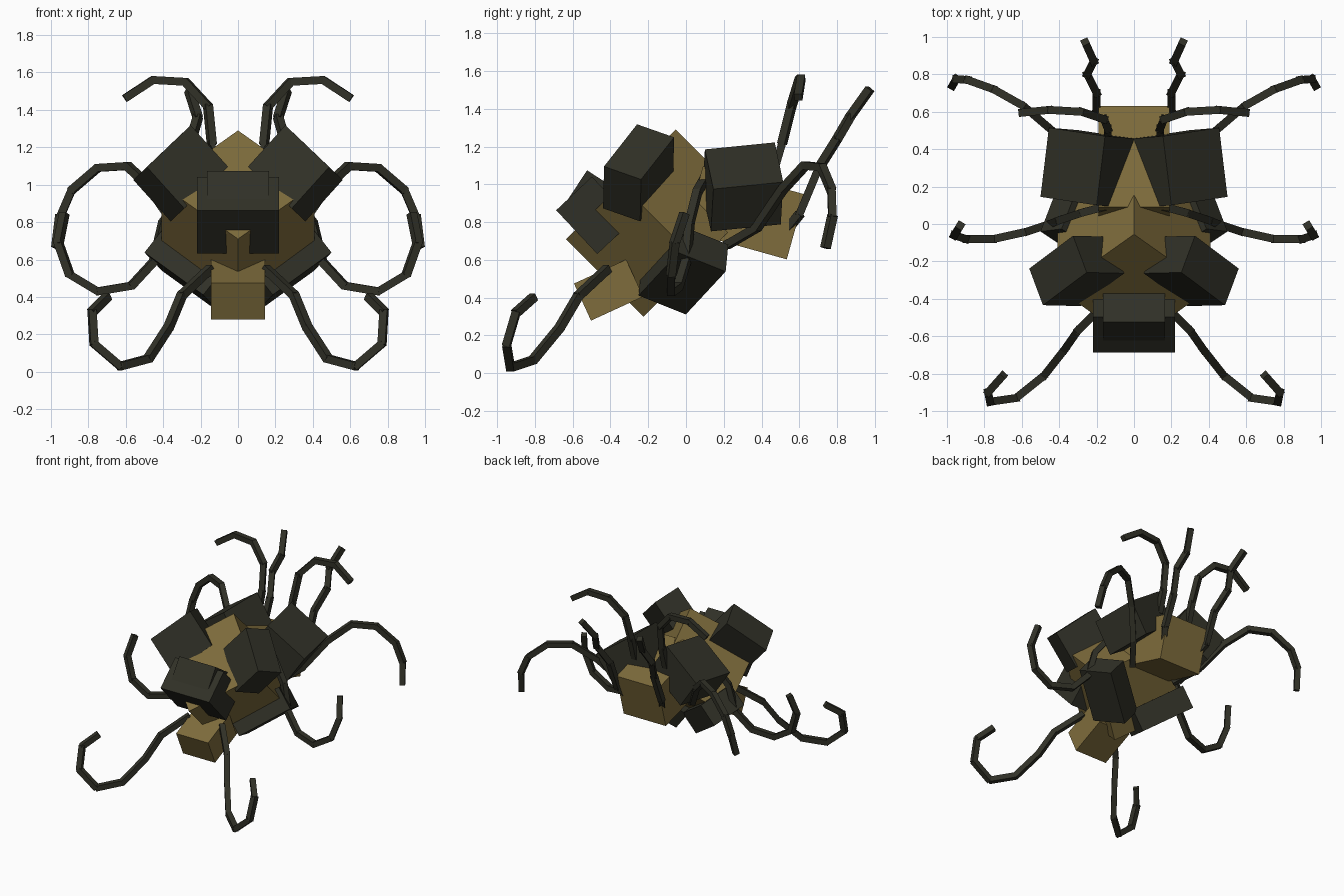
import bpy
import bmesh
from math import radians
from mathutils import Matrix, Vector

cube = bpy.data.objects.get("Cube")
if cube:
    bpy.data.objects.remove(cube)


def make_material(name, rgb):
    mat = bpy.data.materials.new(name)
    mat.use_nodes = True
    mat.diffuse_color = (*rgb, 1)
    bsdf = mat.node_tree.nodes["Principled BSDF"]
    bsdf.inputs["Base Color"].default_value = (*rgb, 1)
    bsdf.inputs["Roughness"].default_value = 0.9
    return mat


olive = make_material("olive", (0.21, 0.15, 0.045))
charcoal = make_material("charcoal", (0.03, 0.03, 0.02))


def build(name, matrices, mat, mirrored=False):
    """One object made of a unit cube per matrix, optionally mirrored in x."""
    bm = bmesh.new()
    for m in matrices:
        bmesh.ops.create_cube(bm, size=1, matrix=m)
    bmesh.ops.recalc_face_normals(bm, faces=bm.faces)
    mesh = bpy.data.meshes.new(name)
    bm.to_mesh(mesh)
    bm.free()
    mesh.materials.append(mat)
    obj = bpy.data.objects.new(name, mesh)
    bpy.context.collection.objects.link(obj)
    if mirrored:
        mod = obj.modifiers.new("Mirror", "MIRROR")
        mod.use_mirror_merge = False
    return obj


def tilted_box(name, size, y, z, pitch, mat, roll=0):
    """Centred box pitched about x, after an optional roll about y."""
    m = (Matrix.Translation((0, y, z)) @ Matrix.Rotation(radians(pitch), 4, "X")
         @ Matrix.Rotation(radians(roll), 4, "Y") @ Matrix.Diagonal((*size, 1)))
    build(name, [m], mat)


def corner_boxes(name, corner, edges, mat):
    """Mirrored pair of boxes given one corner and its three edges."""
    a, b, c = (Vector(e) for e in edges)
    m = Matrix((a, b, c)).transposed().to_4x4()
    m.translation = Vector(corner) + (a + b + c) / 2
    build(name, [m], mat, mirrored=True)


def tentacles(name, path, mat, thick=0.042):
    """Mirrored pair of limbs made of square bars along a path."""
    points = [Vector(p) for p in path]
    bars = []
    for p, q in zip(points, points[1:]):
        d = q - p
        rot = d.to_track_quat("Y", "Z").to_matrix().to_4x4()
        size = Matrix.Diagonal((thick, d.length + 0.015, thick, 1))
        bars.append(Matrix.Translation((p + q) / 2) @ rot @ size)
    build(name, bars, mat, mirrored=True)


# Body core, tail and jaw
tilted_box("body", (0.58, 0.58, 0.58), -0.14, 0.795, -45, olive, roll=45)
tilted_box("tail_block", (0.38, 0.56, 0.357), 0.312, 0.85, -15.6, olive)
tilted_box("jaw", (0.29, 0.304, 0.216), -0.41, 0.44, 24.7, olive)

# Head: wide muzzle with a narrower brow
tilted_box("muzzle", (0.44, 0.318, 0.26), -0.484, 0.836, -46.8, charcoal)
tilted_box("brow", (0.33, 0.19, 0.25), -0.513, 0.918, -33.4, charcoal)

# Armour blocks in mirrored pairs
corner_boxes("shoulder_blocks", (0.56, -0.238, 1.026),
             [(-0.073, -0.196, 0.069), (-0.234, 0.175, 0.223),
              (-0.2, -0.005, -0.222)], charcoal)
corner_boxes("back_blocks", (0.2, 0.1, 1.185),
             [(0.3, 0.045, -0.21), (-0.045, 0.37, 0.037),
              (-0.155, -0.013, -0.224)], charcoal)
corner_boxes("belly_blocks", (0.5, -0.04, 0.638),
             [(-0.314, -0.211, -0.227), (-0.113, 0.014, 0.143),
              (-0.096, 0.25, -0.1)], charcoal)

# Tentacles in mirrored pairs
tentacles("front_tentacles",
          [(0.15, -0.42, 0.55), (0.3, -0.57, 0.41), (0.37, -0.67, 0.24),
           (0.48, -0.81, 0.07), (0.63, -0.93, 0.03), (0.77, -0.95, 0.15),
           (0.78, -0.9, 0.32), (0.7, -0.81, 0.4)], charcoal)
tentacles("side_tentacles",
          [(0.13, 0.1, 1.03), (0.28, 0.06, 0.96), (0.4, 0.02, 0.8),
           (0.45, 0, 0.59), (0.57, -0.04, 0.46), (0.75, -0.08, 0.43),
           (0.9, -0.08, 0.52), (0.96, -0.06, 0.69), (0.93, -0.01, 0.84)], charcoal)
tentacles("rear_side_tentacles",
          [(0.2, 0.22, 0.68), (0.32, 0.375, 0.77), (0.45, 0.51, 0.97),
           (0.59, 0.63, 1.1), (0.75, 0.72, 1.09), (0.89, 0.77, 0.97),
           (0.95, 0.775, 0.83), (0.97, 0.74, 0.67)], charcoal)
tentacles("top_tentacles",
          [(0.14, 0.46, 1.05), (0.14, 0.51, 1.22), (0.16, 0.56, 1.42),
           (0.28, 0.6, 1.55), (0.455, 0.61, 1.56), (0.6, 0.595, 1.465)], charcoal)
tentacles("tail_tentacles",
          [(0.15, 0.52, 0.74), (0.2, 0.6, 0.84), (0.2, 0.7, 1.08),
           (0.25, 0.8, 1.24), (0.215, 0.87, 1.36), (0.26, 0.97, 1.5)], charcoal)
